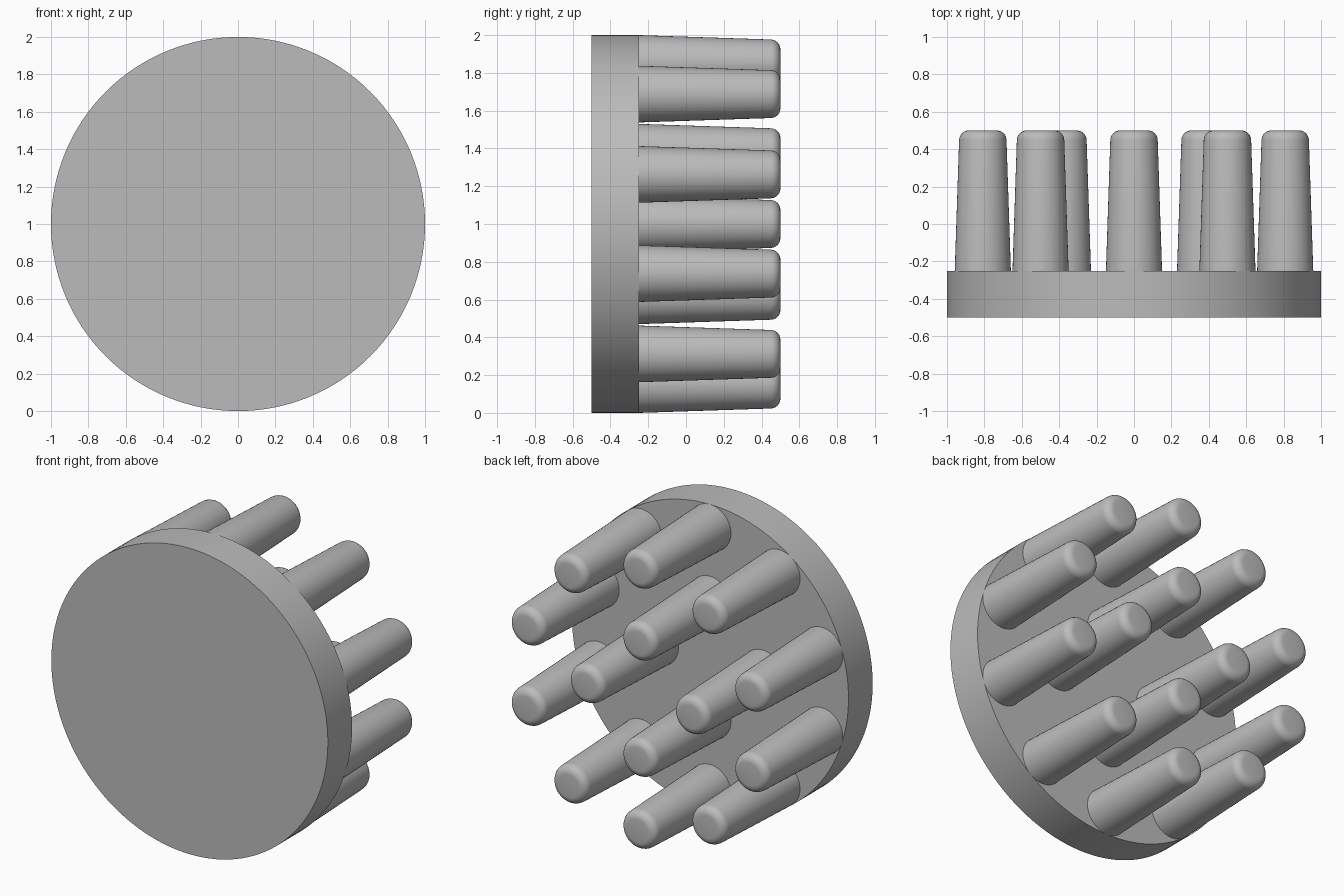
import bpy, bmesh, math
from mathutils import Matrix

cube = bpy.data.objects.get("Cube")
if cube:
    bpy.data.objects.remove(cube, do_unlink=True)

grey = bpy.data.materials.new("plain_grey")
grey.use_nodes = True
colour = (0.5, 0.5, 0.5, 1)
grey.diffuse_color = colour
grey.node_tree.nodes["Principled BSDF"].inputs["Base Color"].default_value = colour


def round_part(name, x, z, y0, y1, r0, r1, sides, fillet=0):
    """Cylinder or taper along y, with an optional rounded far rim."""
    bm = bmesh.new()
    bmesh.ops.create_cone(bm, cap_ends=True, segments=sides,
                          radius1=r0, radius2=r1, depth=y1 - y0)
    if fillet:
        rim = [e for e in bm.edges if all(v.co.z > 0 for v in e.verts)]
        bmesh.ops.bevel(bm, geom=rim, offset=fillet, segments=6,
                        profile=0.5, affect='EDGES')
    bm.transform(Matrix.Rotation(-math.pi / 2, 4, 'X'))
    mesh = bpy.data.meshes.new(name)
    bm.to_mesh(mesh)
    bm.free()
    mesh.materials.append(grey)
    obj = bpy.data.objects.new(name, mesh)
    obj.location = (x, (y0 + y1) / 2, z)
    bpy.context.collection.objects.link(obj)
    bpy.ops.object.select_all(action='DESELECT')
    obj.select_set(True)
    bpy.context.view_layer.objects.active = obj
    bpy.ops.object.shade_smooth_by_angle(angle=math.radians(30))


def peg_ring(name, count, radius):
    for i in range(count):
        a = math.pi / 2 + i * math.tau / count
        round_part(f"{name}_{i + 1}", radius * math.cos(a), 1 + radius * math.sin(a),
                   -0.25, 0.5, 0.15, 0.125, 48, 0.05)


# Round base plate, then two rings of tapered pegs on its back
round_part("base_disc", 0, 1, -0.5, -0.25, 1, 1, 128)
peg_ring("outer_peg", 10, 0.85)
peg_ring("inner_peg", 4, 0.38)
